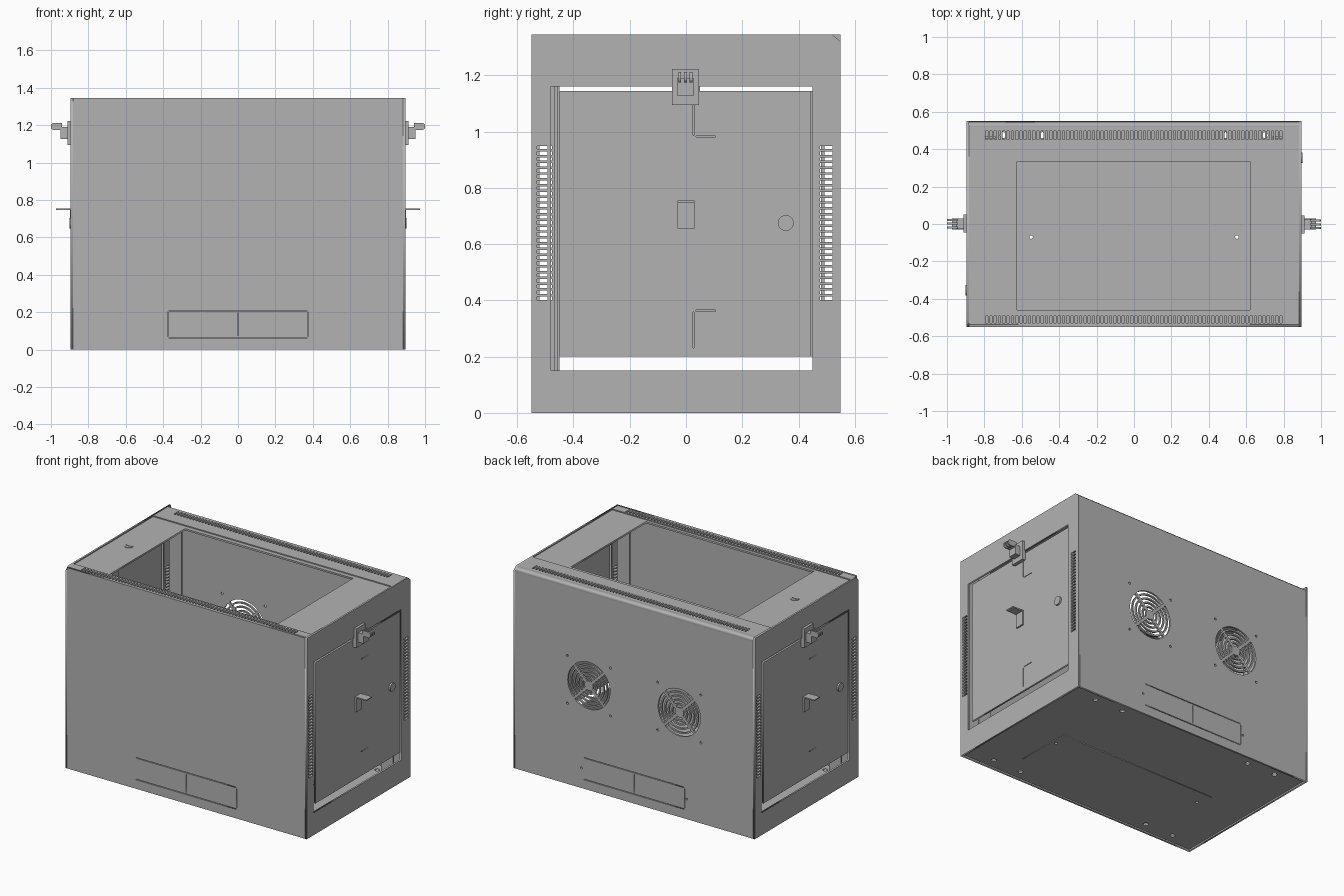
import bpy, bmesh, math
from mathutils import Matrix, Vector

cube = bpy.data.objects.get("Cube")
if cube:
    bpy.data.objects.remove(cube)

GREY = (0.45, 0.45, 0.45, 1)
mat = bpy.data.materials.new("painted steel grey")
mat.use_nodes = True
mat.diffuse_color = GREY
mat.node_tree.nodes["Principled BSDF"].inputs["Base Color"].default_value = GREY

T = 0.012                 # sheet thickness
HX, HY, TOP = 0.895, 0.55, 1.345
IX = HX - T               # inner half width
ID = Matrix.Identity(4)
TURN = Matrix.Rotation(math.pi, 4, 'Z')
UPRIGHT = Matrix.Rotation(math.pi / 2, 4, 'X')                      # u=x, v=z
SIDEWAYS = Matrix(((0, 0, 1, 0), (1, 0, 0, 0), (0, 1, 0, 0), (0, 0, 0, 1)))  # u=y, v=z


def finish(name, bm, m=ID):
    me = bpy.data.meshes.new(name)
    bmesh.ops.transform(bm, matrix=m, verts=bm.verts)
    bmesh.ops.recalc_face_normals(bm, faces=bm.faces)
    bm.to_mesh(me)
    bm.free()
    me.materials.append(mat)
    ob = bpy.data.objects.new(name, me)
    bpy.context.collection.objects.link(ob)
    return ob


def box(name, x0, x1, y0, y1, z0, z1, m=ID, bevel=0):
    bm = bmesh.new()
    bmesh.ops.create_cube(bm, size=1)
    size, mid = (x1 - x0, y1 - y0, z1 - z0), ((x0 + x1) / 2, (y0 + y1) / 2, (z0 + z1) / 2)
    bmesh.ops.transform(bm, matrix=Matrix.Translation(mid) @ Matrix.Diagonal((*size, 1)), verts=bm.verts)
    if bevel:
        edges = [e for e in bm.edges if abs((e.verts[0].co - e.verts[1].co).y) > 1e-4
                 and e.verts[0].co.x > mid[0]]
        bmesh.ops.bevel(bm, geom=edges, offset=bevel, segments=4, affect='EDGES', profile=0.5)
    return finish(name, bm, m)


def disc(name, radius, depth, m):
    bm = bmesh.new()
    bmesh.ops.create_cone(bm, cap_ends=True, segments=32, radius1=radius, radius2=radius, depth=depth)
    return finish(name, bm, m)


def rect(u0, u1, v0, v1):
    return [(u0, v0), (u1, v0), (u1, v1), (u0, v1)]


def ring(u, v, r, n=16):
    return [(u + r * math.cos(math.tau * i / n), v + r * math.sin(math.tau * i / n)) for i in range(n)]


def panel(name, outline, holes, m, t=T):
    """Flat sheet with cut-outs, centred on its own plane."""
    cu = bpy.data.curves.new(name, 'CURVE')
    cu.dimensions, cu.fill_mode, cu.extrude = '2D', 'BOTH', t / 2
    for loop in [outline] + holes:
        sp = cu.splines.new('POLY')
        sp.points.add(len(loop) - 1)
        for p, (u, v) in zip(sp.points, loop):
            p.co = (u, v, 0, 1)
        sp.use_cyclic_u = True
    tmp = bpy.data.objects.new("temp", cu)
    bpy.context.collection.objects.link(tmp)
    me = bpy.data.meshes.new_from_object(tmp.evaluated_get(bpy.context.evaluated_depsgraph_get()))
    bm = bmesh.new()
    bm.from_mesh(me)
    bmesh.ops.remove_doubles(bm, verts=bm.verts, dist=1e-5)
    bpy.data.objects.remove(tmp)
    bpy.data.meshes.remove(me)
    bpy.data.curves.remove(cu)
    return finish(name, bm, m)


def at(x, y, z):
    return Matrix.Translation((x, y, z))


def arc_slot(u, v, r, w, mid, half):
    angles = [mid + half * (i / 5 - 1) for i in range(11)]
    outer = [(u + (r + w) * math.cos(a), v + (r + w) * math.sin(a)) for a in angles]
    inner = [(u + r * math.cos(a), v + r * math.sin(a)) for a in reversed(angles)]
    return outer + inner


# cable knock-out slits shared by the front and back
S = 0.005
slits = [rect(-0.37, 0.37, 0.06, 0.06 + S), rect(-0.37, 0.37, 0.205, 0.205 + S),
         rect(-0.002, 0.002, 0.075, 0.195)]
slits += [rect(s * 0.375 - 0.0015, s * 0.375 + 0.0015, 0.07, 0.2) for s in (-1, 1)]

# fan grilles
grilles = []
for fx in (-0.335, 0.335):
    for k in range(4):
        a = math.pi / 2 * k
        for i in range(5):
            r = 0.032 + 0.027 * i
            grilles.append(arc_slot(fx, 0.7, r, 0.017, a, math.pi / 4 - 0.008 / r))
        d = a + math.pi / 4
        grilles.append(ring(fx + 0.226 * math.cos(d), 0.7 + 0.226 * math.sin(d), 0.008, 10))
back_holes = [ring(s * 0.39, 0.135, 0.007, 10) for s in (-1, 1)]

panel("front_wall", rect(-IX, IX, 0, TOP), slits, at(0, -HY + T / 2, 0) @ UPRIGHT)
panel("back_wall", rect(-IX, IX, 0, 1.32), slits + grilles + back_holes, at(0, HY - T / 2, 0) @ UPRIGHT)
for s, n in ((-1, "front"), (1, "back")):
    y = s * (HY - T - 0.003)
    box(n + "_knockout_backing", -0.385, 0.385, y - 0.002, y + 0.002, 0.05, 0.22)

# chamfered strip along the top back edge
chamfer = [(0.52, TOP), (HY, 1.32), (HY - T, 1.315), (0.515, TOP - T)]
panel("top_back_chamfer", chamfer, [], SIDEWAYS, 2 * IX)

# top: two vented strips and a slightly lower plate with the opening
def vents(y0, y1):
    return [rect(x - 0.006, x + 0.006, y0, y1) for x in (-0.787 + 0.0228 * i for i in range(70))]

zt = TOP - T / 2
panel("top_front_strip", rect(-IX, IX, -HY + T, -0.48), vents(-0.53, -0.492), at(0, 0, zt))
panel("top_back_strip", rect(-IX, IX, 0.362, 0.52), vents(0.452, 0.498), at(0, 0, zt))
panel("top_plate", rect(-IX, IX, -0.482, 0.37), [rect(-0.625, 0.62, -0.46, 0.333)], at(0, 0, zt - 0.007))
disc("top_plug", 0.027, 0.005, at(-0.76, -0.07, TOP - 0.006))
box("top_plug_bar", -0.78, -0.74, -0.075, -0.065, TOP - 0.005, TOP - 0.001)

# floor with mounting holes and cover plates
floor_holes = [ring(x, y, 0.016) for x in (-0.7, -0.49, 0.49, 0.7) for y in (-0.475, 0.475)]
floor_holes += [ring(s * 0.55, -0.07, 0.01, 8) for s in (-1, 1)]
panel("floor", rect(-IX, IX, -HY + T, HY - T), floor_holes, at(0, 0, 0.016))
box("floor_cover", -0.53, 0.53, -0.35, 0.03, 0.006, 0.01).location.z = 0
for ob in [bpy.data.objects["floor_cover"]]:
    cut = [ring(s * 0.55, -0.07, 0.01, 8) for s in (-1, 1)]
    bpy.data.objects.remove(ob)
    panel("floor_cover", rect(-0.58, 0.58, -0.35, 0.03), cut, at(0, 0, 0.008), 0.004)
box("floor_hatch", 0.33, 0.51, -0.105, 0.11, 0.022, 0.026)

# both ends are alike, turned half round
side_outline = [(-HY, 0), (HY, 0), (HY, 1.32), (0.52, TOP), (-HY, TOP)]
side_vents = [rect(y0, y1, z, z + 0.012) for z in (0.402 + 0.0206 * i for i in range(27))
              for y0, y1 in ((-0.53, -0.492), (0.477, 0.52))]
door_slits = []
for z0, z1, bar in ((0.98, 1.12, 0.98), (0.225, 0.365, 0.361)):
    door_slits += [rect(0.025, 0.029, z0 + 0.006, z1 - 0.006), rect(0.035, 0.105, bar, bar + 0.004)]

for side, m in (("left", ID), ("right", TURN)):
    panel(side + "_wall", side_outline, [rect(-0.48, 0.45, 0.15, 1.16)] + side_vents,
          m @ at(HX - T / 2, 0, 0) @ SIDEWAYS)
    panel(side + "_door", rect(-0.45, 0.445, 0.2, 1.145), door_slits,
          m @ at(HX - 0.012, 0, 0) @ SIDEWAYS)
    for z0, z1, n in ((0.98, 1.12, "upper"), (0.225, 0.365, "lower")):
        box(f"{side}_{n}_hinge_plate", HX - 0.025, HX - 0.021, 0.015, 0.115, z0 - 0.01, z1 + 0.01, m)
    # lock
    disc(side + "_door_lock", 0.028, 0.02, m @ at(HX - 0.005, 0.355, 0.675) @ SIDEWAYS)
    # bent pull tab
    box(side + "_pull_plate", HX - 0.008, HX + 0.004, -0.03, 0.03, 0.655, 0.755, m)
    box(side + "_pull_tab", HX + 0.004, 0.972, -0.03, 0.03, 0.747, 0.755, m)
    # latch
    box(side + "_latch_plate", HX - 0.006, 0.912, -0.05, 0.046, 1.095, 1.223, m)
    box(side + "_latch_body", 0.912, 0.95, -0.03, 0.026, 1.127, 1.19, m)
    for i, y in enumerate((-0.022, -0.002, 0.018)):
        box(f"{side}_latch_prong_{i + 1}", 0.94, 1.0, y - 0.005, y + 0.005, 1.174, 1.212, m, 0.016)
    # inner mounting rails
    for s, n in ((-1, "front"), (1, "back")):
        y = s * 0.462
        box(f"{side}_{n}_rail", 0.74, 0.83, y - 0.005, y + 0.005, 0.022, 1.32, m)
